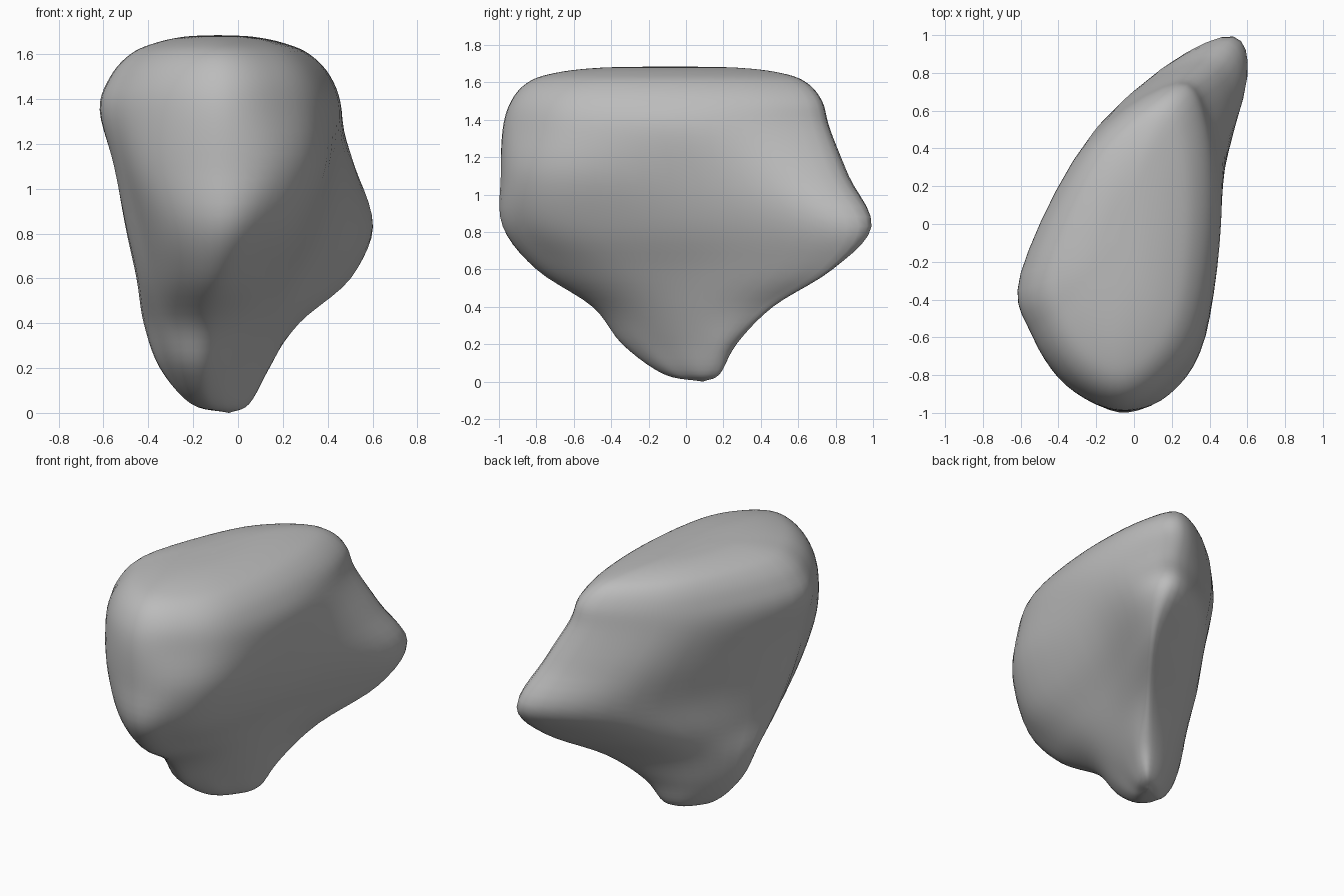
import bpy
import bmesh
from mathutils import Vector

default_cube = bpy.data.objects.get("Cube")
if default_cube:
    bpy.data.objects.remove(default_cube, do_unlink=True)

STEPS = 5  # subdivisions between neighbouring control points


def make_material(name, value):
    mat = bpy.data.materials.new(name)
    mat.use_nodes = True
    colour = (value, value, value, 1)
    mat.diffuse_color = colour
    mat.node_tree.nodes["Principled BSDF"].inputs["Base Color"].default_value = colour
    return mat


def spline(a, b, c, d, t):
    """Smooth curve through b and c, steered by a and d."""
    start, end = (c - a) / 2, (d - b) / 2
    return (b * (1 + 2 * t) * (1 - t) ** 2 + start * t * (1 - t) ** 2
            + c * t * t * (3 - 2 * t) - end * t * t * (1 - t))


def smooth_closed(points):
    count = len(points)
    return [spline(points[i - 1], points[i], points[(i + 1) % count],
                   points[(i + 2) % count], s / STEPS)
            for i in range(count) for s in range(STEPS)]


def smooth_open(points):
    padded = [points[0] * 2 - points[1], *points, points[-1] * 2 - points[-2]]
    curve = [spline(*padded[i:i + 4], s / STEPS)
             for i in range(len(points) - 1) for s in range(STEPS)]
    return curve + [points[-1]]


# Horizontal cross-sections in hundredths, from the foot upwards. Each runs
# from the back keel along the left flank to the nose and back on the right.
sections = {
    4: [(3, 18), (5, 14), (3, 7), (-2, -1), (-7, -8),
        (-13, -12), (-18, -9), (-20, -4), (-20, 2), (-9, 14)],
    20: [(8, 27), (14, 21), (9, 5), (1, -12), (-7, -26),
         (-16, -34), (-25, -30), (-31, -17), (-34, -4), (-15, 18)],
    40: [(23, 46), (26, 38), (18, 7), (8, -24), (-3, -42),
         (-15, -50), (-27, -43), (-36, -28), (-41, -7), (-15, 27)],
    60: [(43, 77), (48, 66), (28, 12), (17, -40), (4, -68),
         (-10, -80), (-26, -70), (-38, -48), (-44, -17), (-13, 43)],
    83: [(47, 99), (60, 78), (39, 14), (27, -60), (10, -89),
         (-8, -98), (-30, -84), (-43, -57), (-48, -20), (-5, 62)],
    110: [(37, 87), (52, 62), (44, 5), (37, -60), (19, -90),
          (-8, -99), (-36, -85), (-50, -60), (-53, -22), (-15, 56)],
    135: [(25, 77), (42, 54), (46, 0), (37, -58), (17, -87),
          (-8, -98), (-35, -85), (-54, -59), (-60, -26), (-24, 45)],
}
rings = [[Vector((x, y, z)) / 100 for x, y in ring] for z, ring in sections.items()]
widest = rings[-1]

# The rounded crown repeats the widest section, narrowing to a long ridge
crown_x, crown_y = -0.09, -0.08
for height, wide, deep in ((1.5, 0.91, 0.95), (1.6, 0.74, 0.85),
                           (1.65, 0.53, 0.69), (1.678, 0.28, 0.42), (1.685, 0, 0)):
    rings.append([Vector((crown_x + (point.x - crown_x) * wide,
                          crown_y + (point.y - crown_y) * deep, height))
                  for point in widest])

# The foot closes at a single point on the ground
foot_tip = Vector((-0.04, 0.09, 0))
rings.insert(0, [foot_tip] * len(widest))

# Loft the sections into one smooth skin
columns = [smooth_open(list(column)) for column in zip(*map(smooth_closed, rings))]
bm = bmesh.new()
grid = [[bm.verts.new(point) for point in column] for column in columns]
for i, column in enumerate(grid):
    previous = grid[i - 1]
    for j in range(len(column) - 1):
        bm.faces.new((previous[j], column[j], column[j + 1], previous[j + 1]))
bmesh.ops.remove_doubles(bm, verts=bm.verts, dist=0.0001)
bmesh.ops.recalc_face_normals(bm, faces=bm.faces)

mesh = bpy.data.meshes.new("rock_body")
bm.to_mesh(mesh)
bm.free()
mesh.materials.append(make_material("plain grey", 0.5))
rock = bpy.data.objects.new("rock_body", mesh)
bpy.context.collection.objects.link(rock)

# Smooth shading that keeps the keel crisp
bpy.ops.object.select_all(action="DESELECT")
rock.select_set(True)
bpy.context.view_layer.objects.active = rock
bpy.ops.object.shade_smooth_by_angle(angle=0.9)
